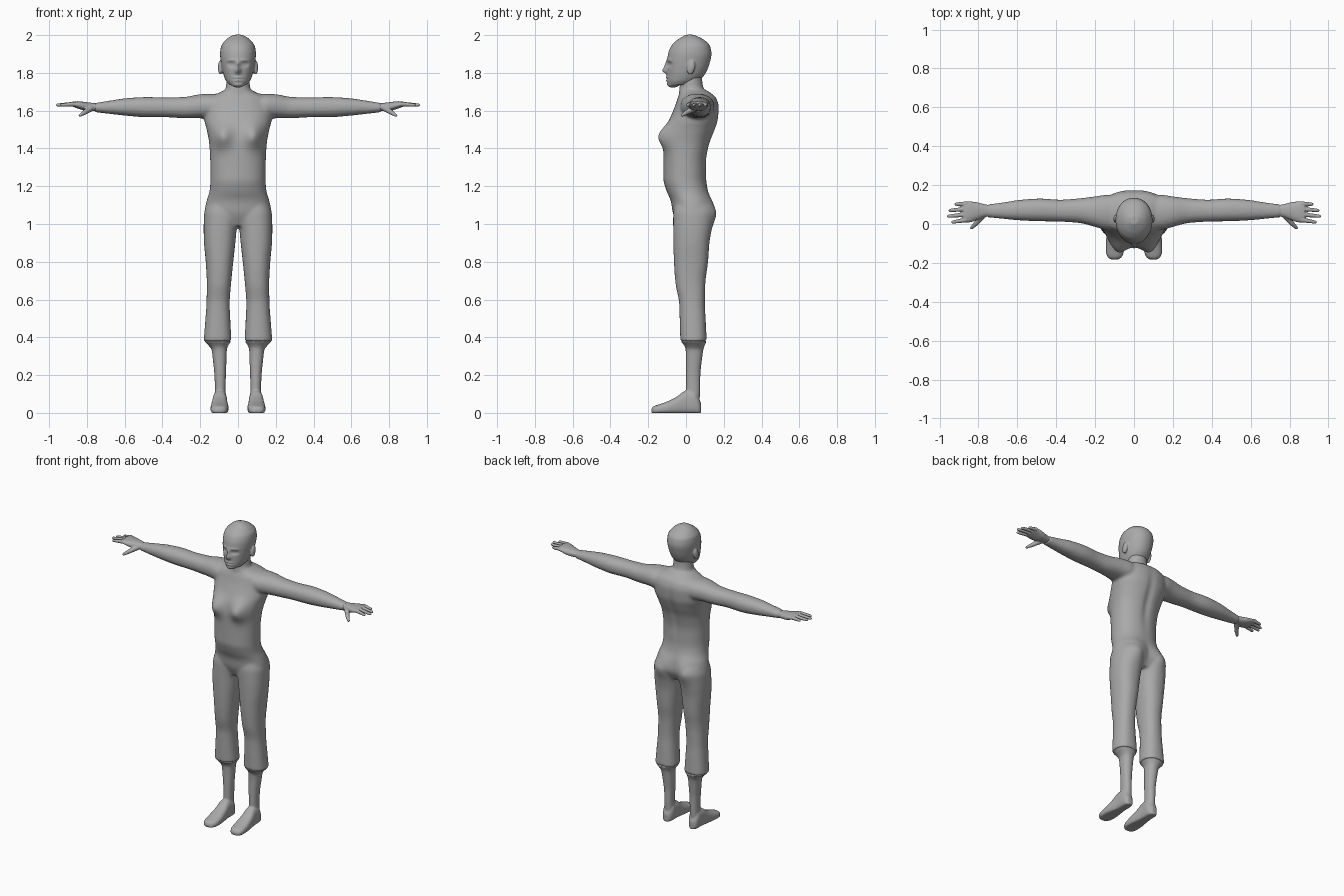
import bpy, bmesh, math
from mathutils import Vector, Matrix

grey = bpy.data.materials.new("plain grey")
grey.diffuse_color = (0.4, 0.4, 0.4, 1)


def monotone(rows, steps=4):
    """Refine section rows smoothly without overshoot."""
    def slope(i, k):
        if i in (0, len(rows) - 1):
            j = 0 if i == 0 else i - 1
            return (rows[j + 1][k] - rows[j][k]) / (rows[j + 1][0] - rows[j][0])
        d = [(rows[j + 1][k] - rows[j][k]) / (rows[j + 1][0] - rows[j][0]) for j in (i - 1, i)]
        return 0 if d[0] * d[1] <= 0 else 2 * d[0] * d[1] / (d[0] + d[1])
    out = []
    for i in range(len(rows) - 1):
        a, b = rows[i], rows[i + 1]
        h = b[0] - a[0]
        for s in range(steps):
            t = s / steps
            row = [a[0] + h * t]
            for k in range(1, 5):
                row.append((2*t**3 - 3*t*t + 1) * a[k] + (t**3 - 2*t*t + t) * h * slope(i, k)
                           + (3*t*t - 2*t**3) * b[k] + (t**3 - t*t) * h * slope(i + 1, k))
            out.append(row)
    return out + [list(rows[-1])]


def skin(bm, rings):
    """Bridge rings of points into a closed tube."""
    rings = [[bm.verts.new(p) for p in ring] for ring in rings]
    n = len(rings[0])
    faces = [bm.faces.new(rings[0]), bm.faces.new(rings[-1])]
    for r, q in zip(rings, rings[1:]):
        for i in range(n):
            j = (i + 1) % n
            faces.append(bm.faces.new((r[i], r[j], q[j], q[i])))
    bmesh.ops.recalc_face_normals(bm, faces=faces)


def loft(bm, axis, rows, side=1, power=2.2, n=36):
    """Rows are (position, a_min, a_max, b_min, b_max) along the axis."""
    rings = []
    for t, a0, a1, b0, b1 in monotone(rows):
        ring = []
        for i in range(n):
            ang = 2 * math.pi * i / n
            c, s = math.cos(ang), math.sin(ang)
            a = (a0 + a1) / 2 + (a1 - a0) / 2 * math.copysign(abs(c) ** (2 / power), c)
            b = (b0 + b1) / 2 + (b1 - b0) / 2 * math.copysign(abs(s) ** (2 / power), s)
            x, y, z = {'x': (t, a, b), 'y': (a, t, b), 'z': (a, b, t)}[axis]
            ring.append((x * side, y, max(z, 0)))
        rings.append(ring)
    skin(bm, rings)


def capsule(bm, p, q, r0, r1, side, n=14):
    """Tapered round-ended finger between two points."""
    p, q = Vector((p[0] * side, p[1], p[2])), Vector((q[0] * side, q[1], q[2]))
    d = (q - p).normalized()
    u = d.orthogonal().normalized()
    w = d.cross(u)
    rings = []
    for c, r, deg in ((p, r0, -75), (p, r0, -40), (p, r0, 0), (q, r1, 0), (q, r1, 40), (q, r1, 75)):
        mid = c + d * r * math.sin(math.radians(deg))
        rad = r * math.cos(math.radians(deg))
        rings.append([mid + (u * math.cos(2 * math.pi * i / n) + w * math.sin(2 * math.pi * i / n)) * rad
                      for i in range(n)])
    skin(bm, rings)


def ellipsoid(bm, loc, size, tilt=0.0):
    m = Matrix.Translation(loc) @ Matrix.Rotation(tilt, 4, 'X') @ Matrix.Diagonal((*size, 1))
    bmesh.ops.create_uvsphere(bm, u_segments=24, v_segments=16, radius=1, matrix=m)


def finish(name, bm, voxel, smooth, bumps=()):
    """Fuse the pieces into one skin, then press the soft bumps into it."""
    me = bpy.data.meshes.new(name)
    bm.to_mesh(me)
    bm.free()
    ob = bpy.data.objects.new(name, me)
    bpy.context.collection.objects.link(ob)
    rm = ob.modifiers.new("fuse", 'REMESH')
    rm.mode, rm.voxel_size = 'VOXEL', voxel
    sm = ob.modifiers.new("soften", 'SMOOTH')
    sm.factor, sm.iterations = 0.5, smooth
    dg = bpy.context.evaluated_depsgraph_get()
    new = bpy.data.meshes.new_from_object(ob.evaluated_get(dg))
    ob.modifiers.clear()
    ob.data = new
    normals = [v.normal.copy() for v in new.vertices]
    for v, nrm in zip(new.vertices, normals):
        x, z, dy = v.co.x, v.co.z, 0
        for face, bx, bz, sx, sz, amp in bumps:
            if nrm.y * face > 0:
                dy += face * amp * min(1, 2 * nrm.y * face) * math.exp(
                    -((abs(x) - bx) / sx) ** 2 - ((z - bz) / sz) ** 2)
        v.co.y += dy
    new.materials.clear()
    new.materials.append(grey)
    for p in new.polygons:
        p.use_smooth = True
        p.material_index = 0
    return ob


# Clothed body: torso, neck, sleeves and trouser legs
bm = bmesh.new()
loft(bm, 'z', [(0.99, -.14, .14, -.04, .11), (1.06, -.178, .178, -.07, .135),
               (1.12, -.167, .167, -.08, .13), (1.18, -.15, .15, -.105, .115),
               (1.24, -.146, .146, -.12, .108), (1.32, -.147, .147, -.12, .108),
               (1.42, -.152, .152, -.12, .125), (1.50, -.166, .166, -.11, .155),
               (1.56, -.18, .18, -.085, .172), (1.62, -.18, .18, -.06, .175),
               (1.665, -.165, .165, -.045, .162), (1.695, -.10, .10, -.035, .13),
               (1.71, -.07, .07, -.035, .105)])
loft(bm, 'z', [(1.60, -.08, .08, -.04, .13), (1.70, -.068, .068, -.037, .10),
               (1.75, -.062, .062, -.03, .087), (1.80, -.06, .06, -.02, .085)], power=2)
for s in (1, -1):
    loft(bm, 'x', [(.06, -.03, .15, 1.55, 1.685), (.14, -.03, .15, 1.555, 1.69),
                   (.20, -.015, .142, 1.56, 1.687), (.28, .005, .132, 1.56, 1.673),
                   (.38, .012, .125, 1.565, 1.67), (.48, .014, .131, 1.565, 1.672),
                   (.58, .018, .125, 1.572, 1.667), (.68, .027, .11, 1.583, 1.653),
                   (.76, .035, .10, 1.592, 1.64)], s)
    loft(bm, 'z', [(.38, .034, .182, -.03, .11), (.48, .04, .174, -.033, .105),
                   (.58, .044, .167, -.036, .10), (.68, .037, .165, -.055, .102),
                   (.80, .025, .171, -.064, .117), (.90, .014, .18, -.067, .124),
                   (.97, .007, .182, -.068, .132), (1.05, -.01, .18, -.068, .135),
                   (1.10, 0, .165, -.06, .12)], s, 2.3)
finish("clothed_body", bm, 0.0085, 6, [
    (-1, .085, 1.465, .05, .06, .044),   # chest
    (1, .085, 1.07, .065, .075, .028),   # seat
    (1, 0, 1.45, .025, .15, -.01)])      # spine hollow

# Head with sculpted face
bm = bmesh.new()
loft(bm, 'z', [(1.735, -.045, .045, -.096, .03),
               (1.76, -.065, .065, -.10, .07), (1.80, -.08, .08, -.10, .105),
               (1.85, -.09, .09, -.10, .125), (1.90, -.095, .095, -.095, .135),
               (1.94, -.09, .09, -.08, .128), (1.972, -.068, .068, -.05, .10),
               (1.99, -.045, .045, -.022, .068), (2.002, -.02, .02, 0, .04)], power=2.1)
ellipsoid(bm, (0, -.068, 1.74), (.034, .033, .018))
for s in (1, -1):
    ellipsoid(bm, (s * .094, .027, 1.828), (.012, .021, .038), -.2)
finish("head", bm, 0.005, 3, [
    (-1, 0, 1.812, .015, .016, .022),    # nose tip
    (-1, 0, 1.84, .010, .026, .012),     # nose bridge
    (-1, .036, 1.845, .018, .012, -.013),  # eye sockets
    (-1, .036, 1.845, .010, .005, .006),  # eyelids
    (-1, .035, 1.867, .025, .008, .004),  # brows
    (-1, 0, 1.775, .022, .006, .008),    # upper lip
    (-1, 0, 1.760, .018, .006, .007),    # lower lip
    (-1, 0, 1.767, .024, .003, -.006)])  # mouth line

for s, label in ((1, "left"), (-1, "right")):
    # Hand with four fingers and a thumb
    bm = bmesh.new()
    loft(bm, 'x', [(.735, .04, .096, 1.598, 1.638), (.77, .035, .102, 1.597, 1.641),
                   (.81, .020, .112, 1.600, 1.646), (.85, .008, .116, 1.612, 1.650),
                   (.877, .008, .114, 1.622, 1.648)], s)
    for y0, x1, y1 in ((.104, .915, .102), (.077, .946, .070), (.049, .955, .040), (.021, .932, .010)):
        capsule(bm, (.865, y0, 1.635), (x1, y1, 1.630), .0125, .0085, s)
    capsule(bm, (.775, .05, 1.615), (.81, .005, 1.592), .018, .013, s)
    capsule(bm, (.81, .005, 1.592), (.836, -.02, 1.575), .013, .008, s)
    finish(label + "_hand", bm, 0.0035, 2)

    # Lower leg, from the closed trouser hem to the foot
    bm = bmesh.new()
    loft(bm, 'z', [(.04, .062, .125, .0, .07), (.12, .066, .122, 0, .075),
                   (.20, .064, .125, 0, .076), (.28, .061, .133, 0, .084),
                   (.335, .059, .14, -.002, .092), (.35, .055, .15, -.006, .096),
                   (.382, .034, .182, -.03, .11)], s)
    loft(bm, 'y', [(-.184, .085, .115, -.005, .022), (-.172, .065, .135, -.01, .035),
                   (-.14, .052, .145, -.01, .046), (-.10, .05, .145, -.01, .060),
                   (-.05, .054, .14, -.01, .085), (0, .058, .134, -.01, .118),
                   (.04, .058, .132, -.01, .12), (.065, .066, .126, -.01, .085),
                   (.08, .08, .112, -.005, .05)], s, 2.6)
    finish(label + "_lower_leg_and_foot", bm, 0.006, 3)
